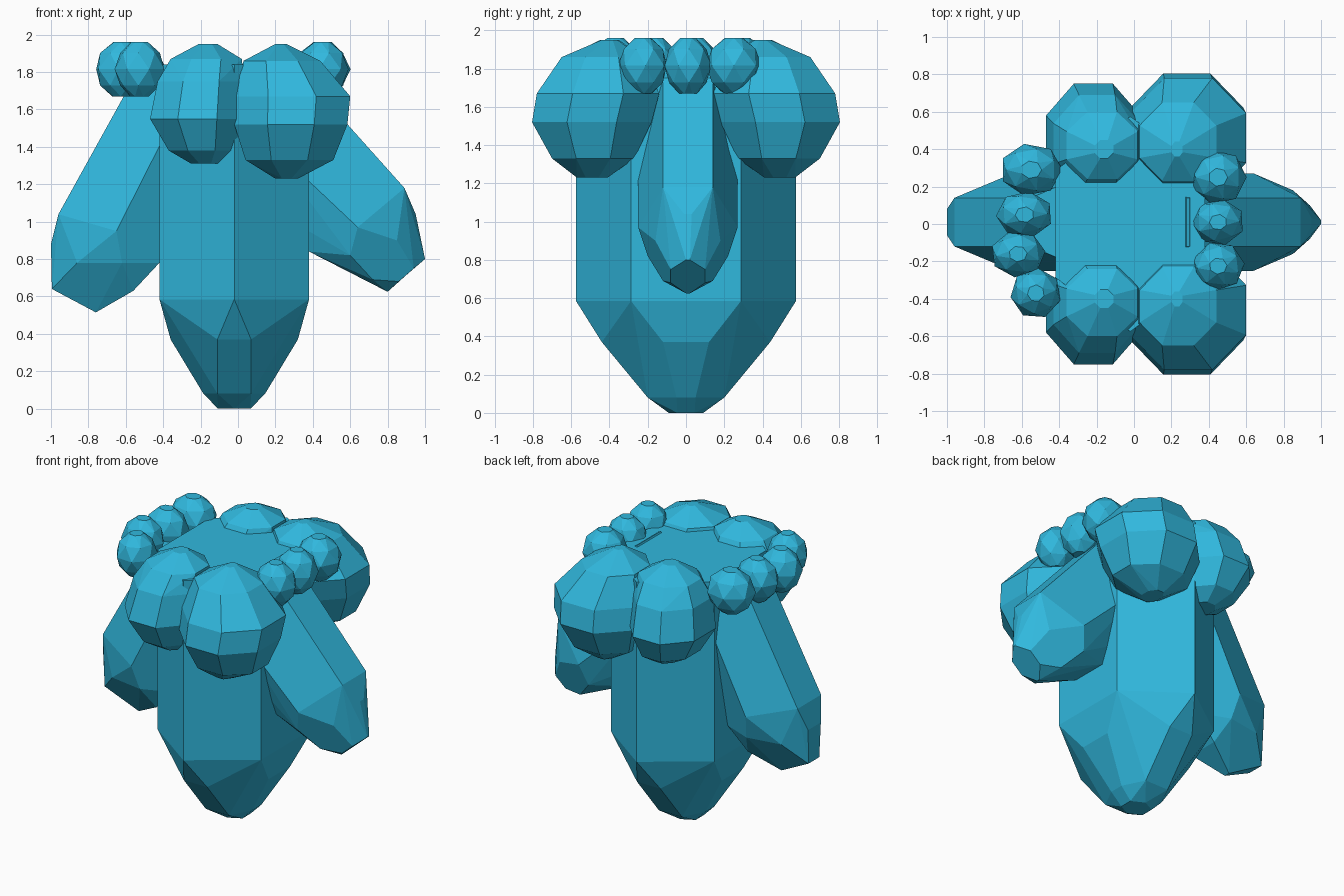
import bpy
import bmesh
import math

cube = bpy.data.objects.get("Cube")
if cube:
    bpy.data.objects.remove(cube, do_unlink=True)

blue = bpy.data.materials.new("cyan blue")
blue.use_nodes = True
colour = (0.03, 0.48, 0.73, 1)
blue.diffuse_color = colour
blue.node_tree.nodes["Principled BSDF"].inputs["Base Color"].default_value = colour


def hull(name, points):
    """Faceted solid wrapped around a set of points."""
    bm = bmesh.new()
    for p in points:
        bm.verts.new(p)
    res = bmesh.ops.convex_hull(bm, input=bm.verts)
    loose = {g for g in res["geom_interior"] + res["geom_unused"]
             if isinstance(g, bmesh.types.BMVert) and g.is_valid}
    bmesh.ops.delete(bm, geom=list(loose), context='VERTS')
    bmesh.ops.dissolve_limit(bm, angle_limit=math.radians(5),
                             verts=bm.verts, edges=bm.edges)
    bmesh.ops.recalc_face_normals(bm, faces=bm.faces)
    mesh = bpy.data.meshes.new(name)
    bm.to_mesh(mesh)
    bm.free()
    mesh.materials.append(blue)
    obj = bpy.data.objects.new(name, mesh)
    bpy.context.collection.objects.link(obj)
    return obj


def ring(x, y, rx, ry, z, sides, turn=0.0):
    return [(x + rx * math.cos(turn + math.tau * i / sides),
             y + ry * math.sin(turn + math.tau * i / sides), z)
            for i in range(sides)]


def lobe(name, layers, side):
    """Irregular ball from layers: z, x range, y range."""
    points = []
    grow = 0.5 / math.cos(math.pi / 8)
    for z, x0, x1, y0, y1 in layers:
        points += ring((x0 + x1) / 2, (y0 + y1) / 2 * side, (x1 - x0) * grow,
                       (y1 - y0) * grow, z, 8, math.pi / 8)
    return hull(name, points)


def knob(name, x, y, z, rx, ry, rz, turn):
    """Small chunky ball."""
    points = []
    for i, (h, r) in enumerate(((-1, .4), (-.6, .84), (.0, 1.05), (.6, .84), (1, .35))):
        points += ring(x, y, rx * r, ry * r, z + h * rz, 7, turn + i * math.pi / 7)
    return hull(name, points)


def limb(name, stations):
    """Limb from x, z stations, each with a half width in y."""
    return hull(name, [(x, 0.01 + s * w, z) for x, z, w in stations for s in (-1, 1)])


def octagon(z, pairs):
    return [(-0.02 + sx * x, sy * y, z) for x, y in pairs
            for sx in (-1, 1) for sy in (-1, 1)]


# Main body: six-sided column with a tapering foot
body = []
for z in (1.84, 0.585):
    body += ring(-0.02, 0, 0.462, 0.575, z, 6, math.pi / 6)
body += octagon(0.37, ((0.34, 0.12), (0.09, 0.44)))
body += octagon(0.08, ((0.165, 0.05), (0.09, 0.2)))
body += ring(-0.02, 0, 0.1, 0.09, 0, 6, math.pi / 6)
hull("body", body)

# Slanting limbs on each side
limb("left_limb", [
    (0.28, 1.85, .13), (0.295, 1.845, .13), (0.89, 1.18, .13),
    (0.10, 1.48, .26), (0.64, 0.97, .26),
    (0.05, 1.14, .13), (0.38, 0.84, .13), (0.72, 0.69, .13), (0.60, 0.82, .21),
    (0.85, 0.90, .17), (0.95, 1.04, .02), (1.0, 0.80, .01), (0.94, 0.75, .09),
    (0.86, 0.68, .09), (0.80, 0.625, .01)])
limb("right_limb", [
    (-0.55, 1.78, .13), (-0.96, 1.04, .13),
    (-0.25, 1.74, .26), (-0.65, 0.95, .26), (-0.62, 0.78, .21), (-0.86, 0.78, .17),
    (-0.10, 1.38, .13), (-0.42, 0.78, .13), (-0.56, 0.63, .11),
    (-1.0, 0.88, .07), (-0.995, 0.64, .06), (-0.76, 0.515, .02)])

# Four large lobes, mirrored front to back
right_layers = [
    (1.95, -.21, -.11, -.45, -.35), (1.87, -.36, .02, -.60, -.24),
    (1.75, -.43, .035, -.69, -.17), (1.55, -.47, .035, -.75, -.17),
    (1.38, -.37, -.02, -.66, -.25), (1.31, -.25, -.1, -.55, -.38)]
left_layers = [
    (1.95, .2, .26, -.44, -.36), (1.86, .03, .44, -.65, -.23),
    (1.67, -.02, .6, -.78, -.14), (1.52, -.02, .585, -.805, -.18),
    (1.33, .04, .51, -.70, -.27), (1.23, .2, .32, -.57, -.41)]
for label, side in (("front", 1), ("back", -1)):
    lobe(label + "_right_lobe", right_layers, side)
    lobe(label + "_left_lobe", left_layers, side)

# Rows of small knobs along both sides of the top
knobs = {
    "right": [(-.55, .29, .16, .135), (-.585, .05, .145, .12),
              (-.62, -.16, .14, .12), (-.525, -.37, .13, .13)],
    "left": [(.45, .25, .145, .14), (.45, .01, .135, .12), (.45, -.225, .135, .125)],
}
for label, row in knobs.items():
    for i, (x, y, rx, ry) in enumerate(row):
        knob(f"{label}_knob_{i + 1}", x, y, 1.815, rx, ry, .145, 0.5 * i)
